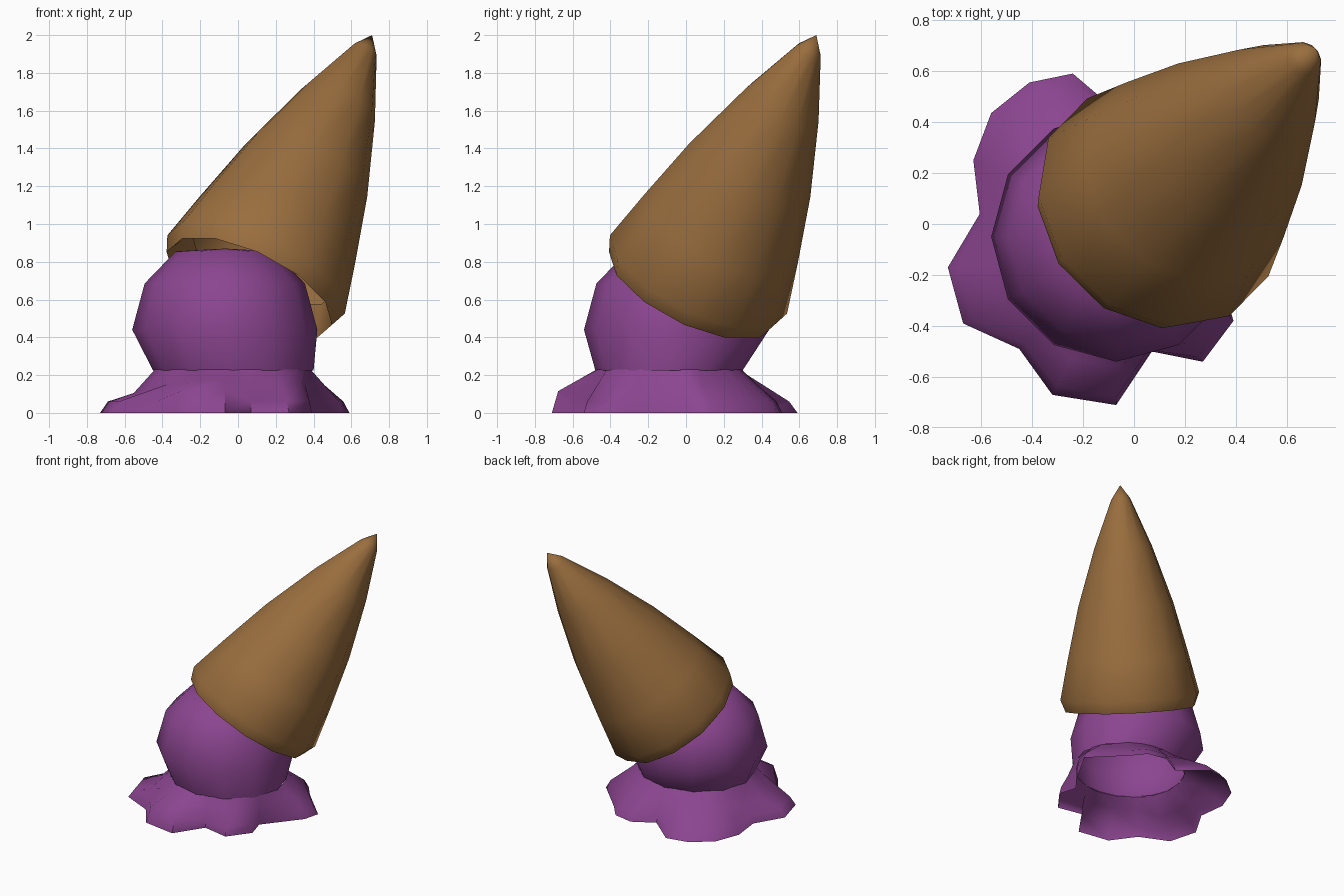
import bpy, bmesh
from math import cos, sin, tau, radians
from mathutils import Vector, Matrix

cube = bpy.data.objects.get("Cube")
if cube:
    bpy.data.objects.remove(cube, do_unlink=True)


def material(name, rgb):
    mat = bpy.data.materials.new(name)
    mat.use_nodes = True
    mat.diffuse_color = (*rgb, 1)
    mat.node_tree.nodes["Principled BSDF"].inputs["Base Color"].default_value = (*rgb, 1)
    return mat


def loft(name, rings, mat, angle, tip=None):
    """Skin closed rings of points, optionally ending in a single tip."""
    bm = bmesh.new()
    loops = [[bm.verts.new(p) for p in ring] for ring in rings]
    n = len(loops[0])
    for low, high in zip(loops, loops[1:]):
        for i in range(n):
            j = (i + 1) % n
            bm.faces.new((low[i], low[j], high[j], high[i]))
    if tip is not None:
        end = bm.verts.new(tip)
        for i in range(n):
            bm.faces.new((loops[-1][i], loops[-1][(i + 1) % n], end))
    mesh = bpy.data.meshes.new(name)
    bm.to_mesh(mesh)
    bm.free()
    mesh.materials.append(mat)
    obj = bpy.data.objects.new(name, mesh)
    bpy.context.collection.objects.link(obj)
    bpy.ops.object.select_all(action='DESELECT')
    obj.select_set(True)
    bpy.context.view_layer.objects.active = obj
    bpy.ops.object.shade_smooth_by_angle(angle=radians(angle))
    return obj


def circle(n, rx, ry, center, turn=0.0):
    cx, cy, cz = center
    return [Vector((cx + rx * cos(tau * (i + turn) / n),
                    cy + ry * sin(tau * (i + turn) / n), cz)) for i in range(n)]


purple = material("berry purple", (0.26, 0.06, 0.28))
brown = material("wafer brown", (0.32, 0.155, 0.048))

# Scoop: low-poly ball pinched at the neck, open underneath, flattened on top
neck = Vector((-0.025, -0.09, 0.225))
ball = Vector((-0.07, -0.05, 0.44))
radius = 0.49
rings = [circle(12, 0.425, 0.39, neck)]
for lat in (0, 30, 58):
    r = radius * cos(radians(lat))
    rings.append(circle(12, r, r, ball + Vector((0, 0, radius * sin(radians(lat))))))
loft("ice_cream_scoop", rings, purple, 60, ball + Vector((0, 0, 0.43)))

# Melted puddle: lobed outline rising to the neck, also open underneath
outline = [(0.56, 0.02), (0.59, 0.14), (0.36, 0.37), (0.27, 0.48), (0.12, 0.51),
           (-0.04, 0.42), (-0.24, 0.59), (-0.41, 0.555), (-0.56, 0.435),
           (-0.63, 0.25), (-0.605, 0.04), (-0.73, -0.17), (-0.67, -0.39),
           (-0.45, -0.49), (-0.32, -0.67), (-0.07, -0.71), (0.07, -0.50),
           (0.27, -0.54), (0.39, -0.38), (0.35, -0.24)]
edge, shoulder, slope, collar = [], [], [], []
for x, y in outline:
    p = Vector((x, y, 0))
    d = Vector(((x - neck.x) / 0.425, (y - neck.y) / 0.39, 0)).normalized()
    c = neck + Vector((d.x * 0.418, d.y * 0.384, 0.005))
    s = c.lerp(p, 0.86)
    s.z = 0.115 if y < -0.6 else 0.06
    m = c.lerp(s, 0.45)
    if x < -0.6 and y < 0.1:
        m.z = 0.105
    edge.append(p)
    shoulder.append(s)
    slope.append(m)
    collar.append(c)
loft("melted_puddle", [edge, shoulder, slope, collar], purple, 60)

# Cone: bulging profile (distance from tip, radius), tilted onto the scoop
profile = [(1.45, 0.42), (1.58, 0.455), (1.63, 0.48), (1.54, 0.515), (1.25, 0.448),
           (0.87, 0.352), (0.45, 0.213), (0.10, 0.07)]
tip = Vector((0.71, 0.69, 2.0))
axis = (tip - Vector((0.07, 0.04, 0.68))).normalized()
tilt = Matrix.Translation(tip) @ axis.to_track_quat('Z', 'Y').to_matrix().to_4x4()
rings = [[tilt @ p for p in circle(12, r, r, (0, 0, -t), 0.5)] for t, r in profile]
loft("wafer_cone", rings, brown, 60, tip)
